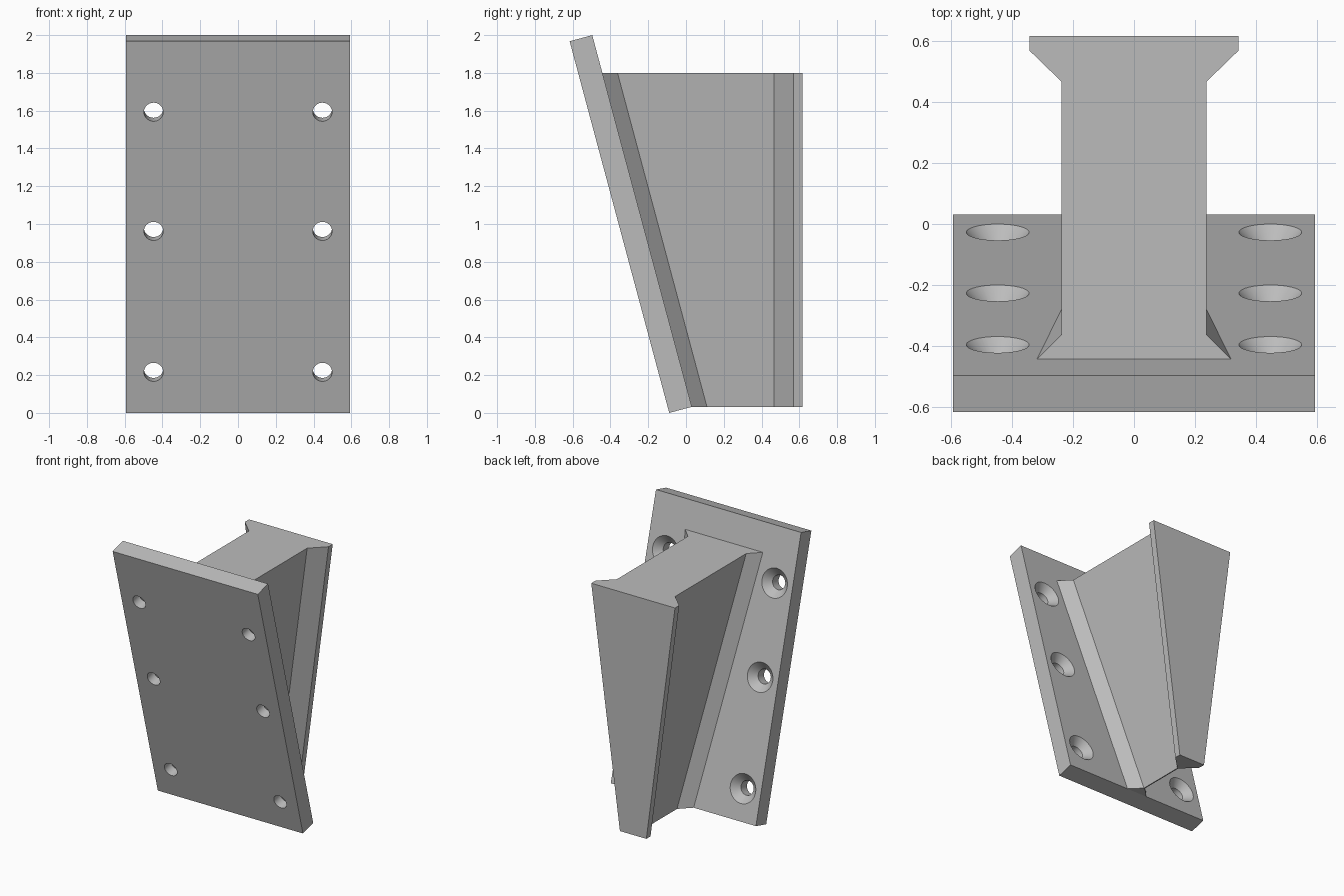
import bpy, bmesh
from math import radians, sin, cos, tan
from mathutils import Matrix, Vector

cube = bpy.data.objects.get("Cube")
if cube:
    bpy.data.objects.remove(cube, do_unlink=True)

grey = bpy.data.materials.new("plain grey")
grey.use_nodes = True
grey.diffuse_color = (0.5, 0.5, 0.5, 1)
grey.node_tree.nodes["Principled BSDF"].inputs["Base Color"].default_value = (0.5, 0.5, 0.5, 1)

TILT = radians(15)
THICK = 0.124
LENGTH = 2.037
HALF_W = 0.593
FOOT_Y, FOOT_Z = 0.031, THICK * sin(TILT)   # lower back edge of the plate
TOP_Z = 1.8
TAPER = 0.234                               # narrowing per side, top to bottom
up = Vector((0, -sin(TILT), cos(TILT)))     # along the plate
out = Vector((0, cos(TILT), sin(TILT)))     # out of the plate's back
foot = Vector((0, FOOT_Y, FOOT_Z))


def finish(name, bm):
    bmesh.ops.recalc_face_normals(bm, faces=bm.faces)
    mesh = bpy.data.meshes.new(name)
    bm.to_mesh(mesh)
    bm.free()
    mesh.materials.append(grey)
    obj = bpy.data.objects.new(name, mesh)
    bpy.context.collection.objects.link(obj)
    return obj


def loft(name, rings):
    """Closed solid through rings of equal point count."""
    bm = bmesh.new()
    loops = [[bm.verts.new(p) for p in ring] for ring in rings]
    n = len(loops[0])
    for a, b in zip(loops, loops[1:]):
        for i in range(n):
            j = (i + 1) % n
            bm.faces.new((a[i], a[j], b[j], b[i]))
    bm.faces.new(loops[0])
    bm.faces.new(loops[-1])
    return finish(name, bm)


# Tilted mounting plate
def plate_ring(x):
    base = foot + Vector((x, 0, 0))
    return [base, base + up * LENGTH, base + up * LENGTH - out * THICK, base - out * THICK]


plate = loft("mounting_plate", [plate_ring(-HALF_W), plate_ring(HALF_W)])


# Countersunk screw holes, turned from a radius and depth profile
def hole_ring(centre, radius, depth, sides=48):
    spin = Matrix.Rotation(radians(360 / sides), 3, out)
    arm, ring = Vector((radius, 0, 0)), []
    for _ in range(sides):
        ring.append(centre + arm - out * depth)
        arm = spin @ arm
    return ring


profile = [(0.123, -0.02), (0.051, 0.052), (0.051, THICK + 0.05)]
for side in (-1, 1):
    for z in (0.248, 0.994, 1.625):
        centre = foot + up * ((z - FOOT_Z) / cos(TILT)) + Vector((side * 0.447, 0, 0))
        cutter = loft("hole_cutter", [hole_ring(centre, r, d) for r, d in profile])
        cutter.hide_render = True
        mod = plate.modifiers.new("hole", 'BOOLEAN')
        mod.operation, mod.solver, mod.object = 'DIFFERENCE', 'EXACT', cutter
        bpy.context.view_layer.objects.active = plate
        bpy.ops.object.modifier_apply(modifier=mod.name)
        bpy.data.objects.remove(cutter, do_unlink=True)

bpy.ops.object.select_all(action='DESELECT')
plate.select_set(True)
bpy.context.view_layer.objects.active = plate
bpy.ops.object.shade_smooth_by_angle(angle=radians(30))


# Tapered web with a flared front root and a back flange
def web_ring(z, inset):
    front = FOOT_Y - (z - FOOT_Z) * tan(TILT)
    half = [(0.318, front), (0.238, front + 0.08), (0.238, 0.467),
            (0.342, 0.568), (0.342, 0.617)]
    right = [Vector((x - inset, y, z)) for x, y in half]
    left = [Vector((-p.x, p.y, z)) for p in reversed(right)]
    return right + left


loft("flanged_wedge", [web_ring(FOOT_Z, TAPER), web_ring(TOP_Z, 0)])
